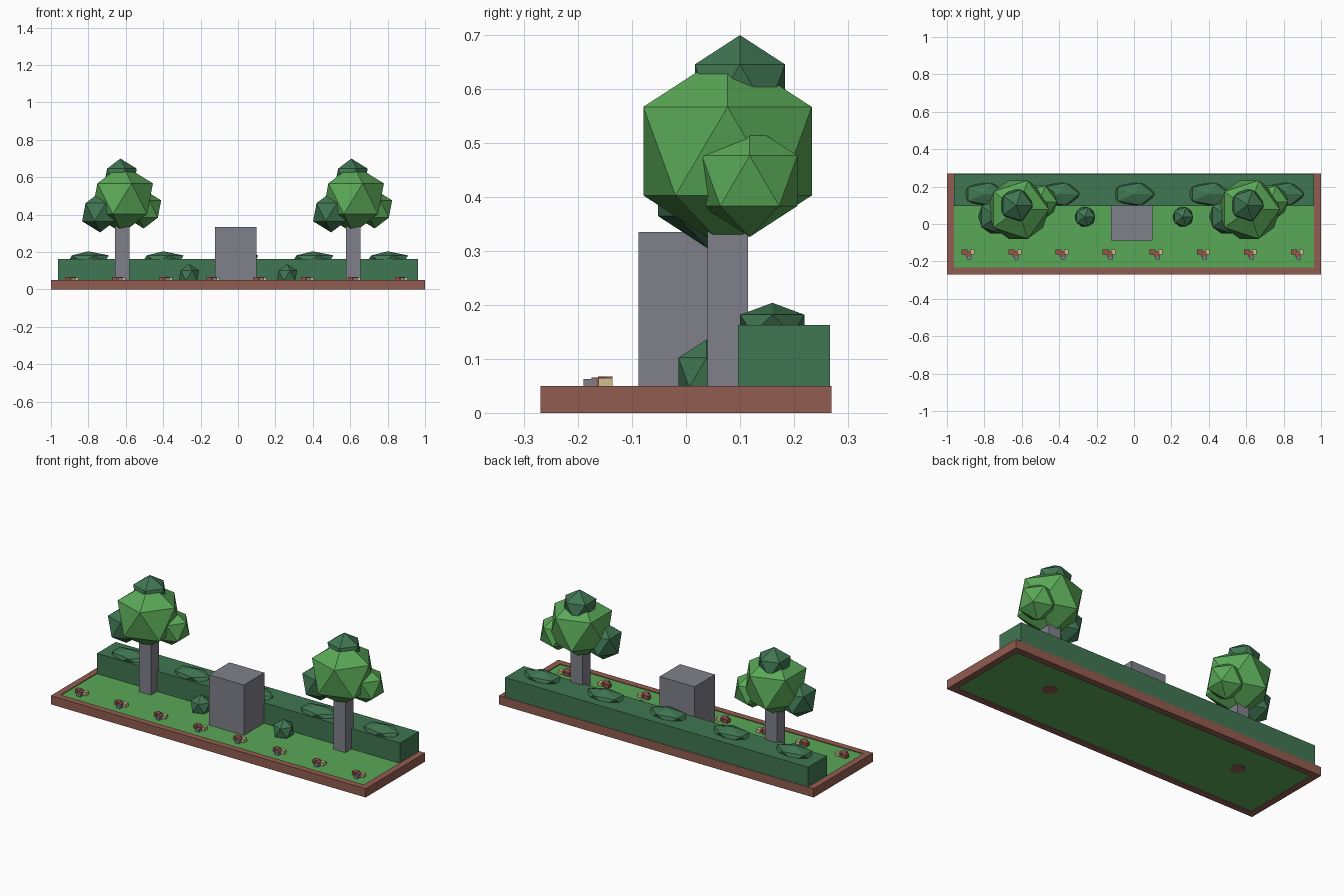
import bpy, bmesh
from mathutils import Matrix

if "Cube" in bpy.data.objects:
    bpy.data.objects.remove(bpy.data.objects["Cube"])


def material(name, rgb):
    def lin(c):
        c /= 255
        return c / 12.92 if c <= 0.04045 else ((c + 0.055) / 1.055) ** 2.4
    m = bpy.data.materials.new(name)
    m.diffuse_color = (*[lin(c) for c in rgb], 1)
    m.use_nodes = True
    m.node_tree.nodes["Principled BSDF"].inputs["Base Color"].default_value = m.diffuse_color
    return m


LIGHT = material("leaf_green", (90, 168, 87))
DARK = material("hedge_green", (64, 118, 82))
GREY = material("stone_grey", (128, 128, 138))
BRICK = material("brick_brown", (145, 92, 80))
RED = material("flower_red", (150, 82, 76))
TAN = material("flower_tan", (208, 192, 142))


def finish(name, bm, mat):
    me = bpy.data.meshes.new(name)
    bm.to_mesh(me)
    bm.free()
    me.materials.append(mat)
    ob = bpy.data.objects.new(name, me)
    bpy.context.collection.objects.link(ob)
    return ob


def box(name, lo, hi, mat):
    bm = bmesh.new()
    size = [b - a for a, b in zip(lo, hi)]
    mid = [(a + b) / 2 for a, b in zip(lo, hi)]
    bmesh.ops.create_cube(bm, size=1, matrix=Matrix.Translation(mid) @ Matrix.Diagonal((*size, 1)))
    return finish(name, bm, mat)


def blob(name, centre, radii, mat):
    bm = bmesh.new()
    bmesh.ops.create_icosphere(bm, subdivisions=1, radius=1,
                               matrix=Matrix.Translation(centre) @ Matrix.Diagonal((*radii, 1)))
    return finish(name, bm, mat)


# Planter border: a rectangular ring, extruded upward
bm = bmesh.new()
X, Y, T, H = 1.0, 0.27, 0.037, 0.05
signs = [(-1, -1), (1, -1), (1, 1), (-1, 1)]
rings = [[bm.verts.new((sx * (X - t), sy * (Y - t), z)) for sx, sy in signs]
         for t, z in ((0, 0), (0, H), (T, H), (T, 0))]
for r in range(4):
    a, b = rings[r], rings[(r + 1) % 4]
    for i in range(4):
        j = (i + 1) % 4
        bm.faces.new((a[i], a[j], b[j], b[i]))
bmesh.ops.recalc_face_normals(bm, faces=bm.faces[:])
finish("border", bm, BRICK)

# Lawn inside the border
box("lawn", (-X + T, -Y + T, 0.004), (X - T, Y - T, 0.046), LIGHT)

# Hedge with leafy lumps on top
box("hedge", (-0.963, 0.096, 0.03), (0.963, 0.267, 0.163), DARK)
for i in range(5):
    blob("hedge_lump", (-0.8 + 0.4 * i, 0.16, 0.164), (0.122, 0.07, 0.04), DARK)

# Stone block in the middle
box("stone_block", (-0.123, -0.088, 0.04), (0.099, 0.098, 0.335), GREY)

# Round bushes
for x in (-0.262, 0.262):
    blob("bush", (x, 0.038, 0.075), (0.061,) * 3, DARK)

# Trees
for x in (-0.619, 0.616):
    y = 0.077
    box("trunk", (x - 0.038, y - 0.0375, 0.03), (x + 0.038, y + 0.0375, 0.42), GREY)
    blob("crown", (x, y, 0.485), (0.1835,) * 3, LIGHT)
    blob("crown_top", (x - 0.01, 0.1, 0.602), (0.098,) * 3, DARK)
    blob("crown_left", (x - 0.118, 0.04, 0.413), (0.108,) * 3, DARK)
    blob("crown_right", (x + 0.115, 0.118, 0.43), (0.104,) * 3, LIGHT)
    # Root plug showing underneath
    bm = bmesh.new()
    bmesh.ops.create_cone(bm, cap_ends=True, segments=12, radius1=0.04, radius2=0.04, depth=0.03,
                          matrix=Matrix.Translation((x - 0.02, 0.05, 0.017)))
    finish("root_plug", bm, BRICK)

# Row of flower clusters: x0, x1, y0, y1, top, colour
PETALS = [(-0.032, 0.0, -0.163, -0.136, 0.067, RED),
          (-0.01, 0.02, -0.175, -0.147, 0.066, RED),
          (-0.002, 0.022, -0.19, -0.166, 0.063, GREY),
          (0.012, 0.037, -0.162, -0.136, 0.065, TAN)]
for i in range(8):
    cx = -0.89 + 0.2515 * i
    for x0, x1, y0, y1, top, mat in PETALS:
        box("flower", (cx + x0, y0, 0.04), (cx + x1, y1, top), mat)
